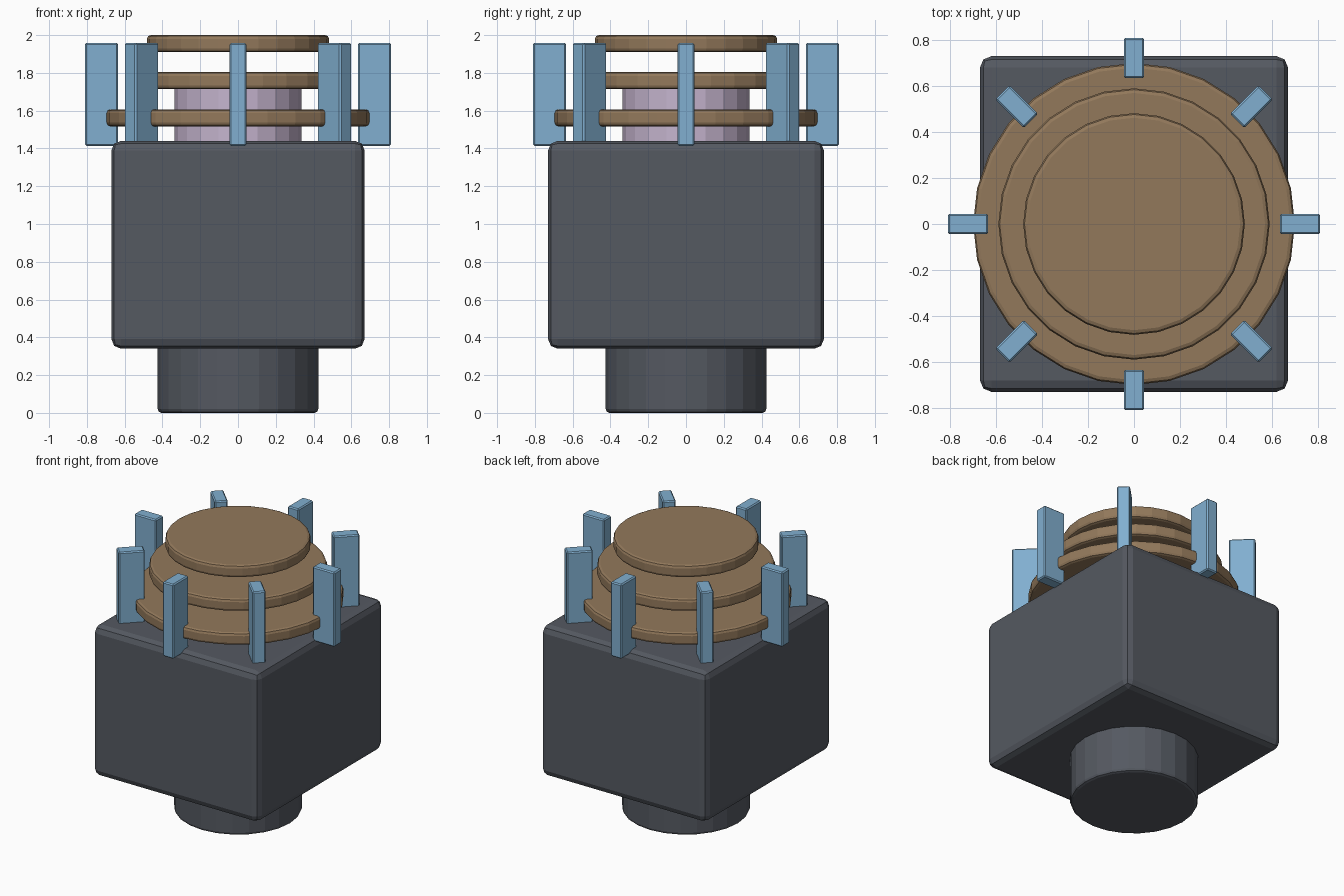
import bpy
import math

cube = bpy.data.objects.get("Cube")
if cube:
    bpy.data.objects.remove(cube, do_unlink=True)


def make_material(name, rgb):
    mat = bpy.data.materials.new(name)
    mat.use_nodes = True
    colour = (*rgb, 1)
    mat.diffuse_color = colour
    mat.node_tree.nodes["Principled BSDF"].inputs["Base Color"].default_value = colour
    return mat


dark_grey = make_material("dark grey", (0.09, 0.1, 0.12))
bronze = make_material("bronze", (0.29, 0.19, 0.105))
blue = make_material("pale blue", (0.22, 0.43, 0.63))
lilac = make_material("lilac", (0.56, 0.46, 0.62))


def finish(name, mat, bevel, segments):
    obj = bpy.context.object
    obj.name = name
    obj.data.materials.append(mat)
    mod = obj.modifiers.new("edge bevel", "BEVEL")
    mod.width = bevel
    mod.segments = segments
    mod.limit_method = "ANGLE"
    mod.angle_limit = math.radians(40)
    return obj


def cylinder(name, radius, bottom, top, mat, bevel, sides=24):
    bpy.ops.mesh.primitive_cylinder_add(
        vertices=sides, radius=radius, depth=top - bottom,
        location=(0, 0, (bottom + top) / 2))
    return finish(name, mat, bevel, 2)


def box(name, size, location, mat, bevel, angle=0, segments=2):
    bpy.ops.mesh.primitive_cube_add(size=1, location=location, rotation=(0, 0, angle))
    bpy.context.object.scale = size
    bpy.ops.object.transform_apply(location=False, rotation=False, scale=True)
    return finish(name, mat, bevel, segments)


# Pedestal, housing and inner core
cylinder("pedestal", 0.425, 0, 0.36, dark_grey, 0.02)
box("housing", (1.34, 1.46, 1.1), (0, 0, 0.89), dark_grey, 0.05)
cylinder("core", 0.335, 1.42, 1.73, lilac, 0.015, 20)

# Stacked plates, shrinking upward
for name, radius, bottom in (("lower_plate", 0.7, 1.517),
                             ("middle_plate", 0.59, 1.714),
                             ("upper_plate", 0.482, 1.91)):
    cylinder(name, radius, bottom, bottom + 0.09, bronze, 0.02, 28)

# Ring of radial fins
for i in range(8):
    a = i * math.tau / 8
    box(f"fin_{i + 1}", (0.176, 0.088, 0.545),
        (0.722 * math.cos(a), 0.722 * math.sin(a), 1.686), blue, 0.008, a, 1)
